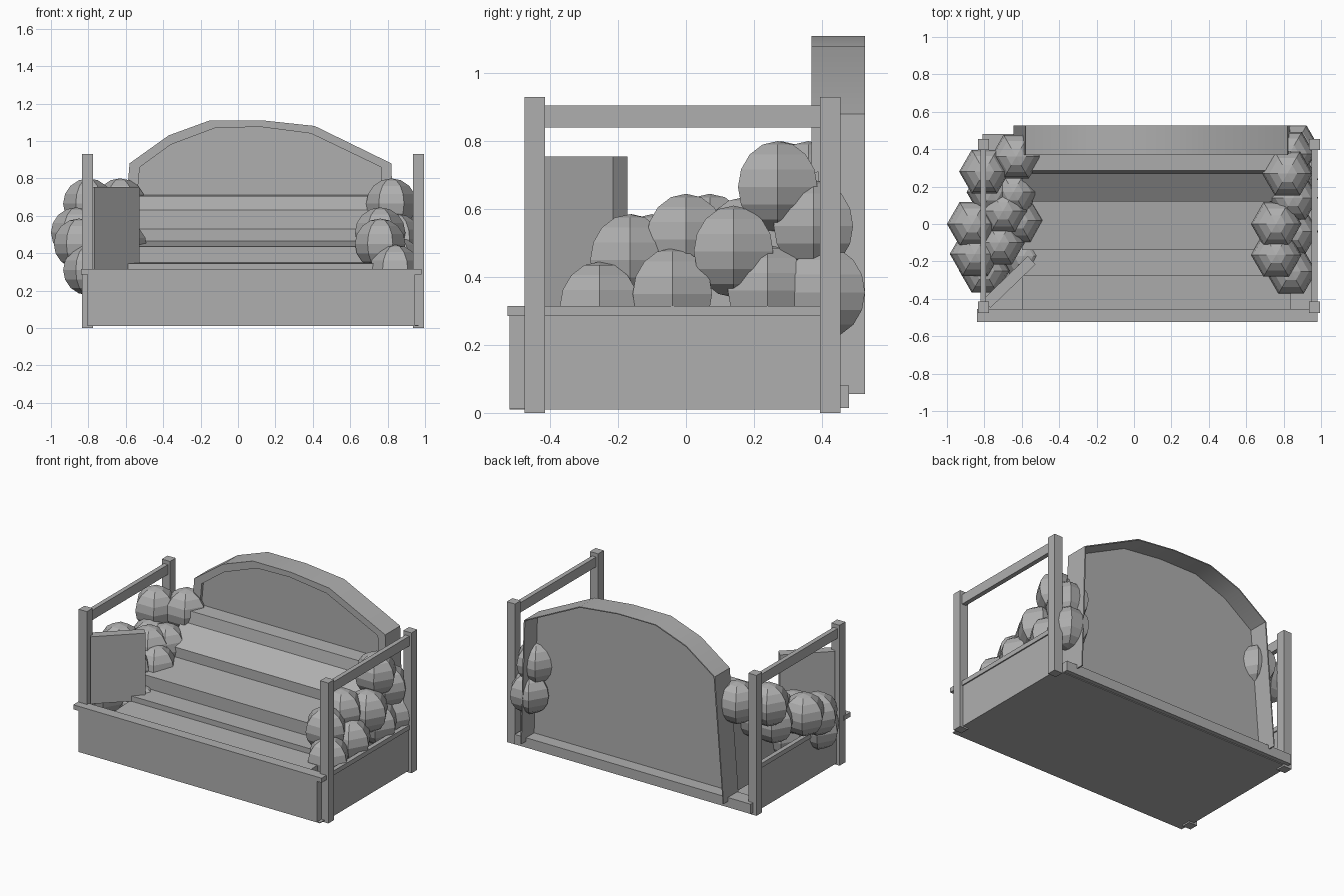
import bpy, bmesh, math
from mathutils import Matrix

cube = bpy.data.objects.get("Cube")
if cube:
    bpy.data.objects.remove(cube, do_unlink=True)

grey = bpy.data.materials.new("plain_grey")
grey.use_nodes = True
grey.diffuse_color = (0.43, 0.43, 0.43, 1)
grey.node_tree.nodes["Principled BSDF"].inputs["Base Color"].default_value = (0.43, 0.43, 0.43, 1)


def finish(name, bm, smooth=0):
    mesh = bpy.data.meshes.new(name)
    bm.to_mesh(mesh)
    bm.free()
    obj = bpy.data.objects.new(name, mesh)
    bpy.context.scene.collection.objects.link(obj)
    mesh.materials.append(grey)
    if smooth:
        bpy.ops.object.select_all(action='DESELECT')
        obj.select_set(True)
        bpy.context.view_layer.objects.active = obj
        bpy.ops.object.shade_smooth_by_angle(angle=math.radians(smooth))
    return obj


def box(name, x0, x1, y0, y1, z0, z1, turn=0):
    bm = bmesh.new()
    bmesh.ops.create_cube(bm, size=1)
    size = Matrix.Diagonal((x1 - x0, y1 - y0, z1 - z0, 1))
    place = Matrix.Translation(((x0 + x1) / 2, (y0 + y1) / 2, (z0 + z1) / 2))
    bm.transform(place @ Matrix.Rotation(turn, 4, 'Z') @ size)
    return finish(name, bm)


def prism(name, points, step, smooth=0):
    """Extrude a closed outline of 3D points along a vector."""
    bm = bmesh.new()
    face = bm.faces.new([bm.verts.new(p) for p in points])
    out = bmesh.ops.extrude_face_region(bm, geom=[face])
    bmesh.ops.translate(bm, vec=step, verts=[v for v in out["geom"] if isinstance(v, bmesh.types.BMVert)])
    bmesh.ops.recalc_face_normals(bm, faces=bm.faces)
    return finish(name, bm, smooth)


# Planter box: walls, rims and an open tray with a thin floor
box("front_wall", -0.805, 0.945, -0.52, -0.455, 0.01, 0.285)
box("front_rim", -0.84, 0.98, -0.525, -0.455, 0.285, 0.315)
box("back_ledge", -0.81, 0.92, 0.38, 0.48, 0.015, 0.08)
for side, x in (("right", -0.805), ("left", 0.965)):
    box(side + "_wall", x - 0.007, x + 0.007, -0.47, 0.45, 0.01, 0.285)
    box(side + "_rim", x - 0.015, x + 0.015, -0.47, 0.40, 0.285, 0.315)
    box(side + "_top_rail", x - 0.015, x + 0.015, -0.42, 0.40, 0.84, 0.905)
    for end, y in (("front", -0.445), ("back", 0.425)):
        box(f"{side}_{end}_post", x - 0.03, x + 0.03, y - 0.03, y + 0.03, 0, 0.93)
box("base_floor", -0.805, 0.965, -0.52, 0.45, 0.01, 0.015)

# Stepped tiers rising to the backboard
tiers = [(-0.46, 0.05), (-0.46, 0.30), (-0.275, 0.31), (-0.275, 0.345), (-0.14, 0.35),
         (-0.14, 0.435), (0.12, 0.465), (0.12, 0.53), (0.27, 0.63), (0.285, 0.705),
         (0.39, 0.71), (0.39, 0.05)]
prism("stepped_tiers", [(-0.6, y, z) for y, z in tiers], (1.44, 0, 0))

# Arched backboard: front frame, thin panel and a deep thin shell open at the back
outer = [(-0.645, 0.055), (-0.58, 0.88), (-0.37, 1.03), (-0.15, 1.11), (0.13, 1.11),
         (0.41, 1.08), (0.82, 0.88), (0.845, 0.055)]
inner = [(-0.60, 0.055), (-0.525, 0.86), (-0.36, 0.98), (-0.12, 1.07), (0.12, 1.075),
         (0.39, 1.04), (0.765, 0.86), (0.795, 0.055)]
lining = [(x + (i - x) * 0.15, z + (k - z) * 0.15) for (x, z), (i, k) in zip(outer, inner)]
prism("backboard_frame", [(x, 0.37, z) for x, z in outer + inner[::-1]], (0, 0.025, 0), 40)
prism("backboard_panel", [(x, 0.388, z) for x, z in inner], (0, 0.007, 0))
prism("backboard_shell", [(x, 0.395, z) for x, z in outer + lining[::-1]], (0, 0.132, 0), 40)

# Angled screen beside the front post
box("angled_screen", -0.835, -0.5, -0.34, -0.28, 0.31, 0.755, math.radians(44))

# Rounded shrubs along both sides
shrubs = [
    (0.82, 0.27, 0.665), (0.83, 0.375, 0.55), (0.855, 0.41, 0.355), (0.76, 0, 0.51),
    (0.85, 0.14, 0.475), (0.76, -0.165, 0.45), (0.84, -0.255, 0.31), (0.85, -0.04, 0.35),
    (0.85, 0.24, 0.36),
    (-0.80, 0.28, 0.665), (-0.63, 0.36, 0.665), (-0.865, 0, 0.51), (-0.70, 0.07, 0.51),
    (-0.85, -0.16, 0.45), (-0.72, -0.10, 0.45), (-0.62, 0.02, 0.43), (-0.80, -0.25, 0.31),
    (-0.645, 0.17, 0.50), (-0.76, 0.17, 0.50), (-0.59, -0.17, 0.235),
]
for i, spot in enumerate(shrubs):
    bm = bmesh.new()
    bmesh.ops.create_uvsphere(bm, u_segments=6, v_segments=8, radius=0.135)
    bm.transform(Matrix.Translation(spot) @ Matrix.Rotation(math.radians(30), 4, 'Z'))
    finish(f"shrub_{i + 1}", bm)
